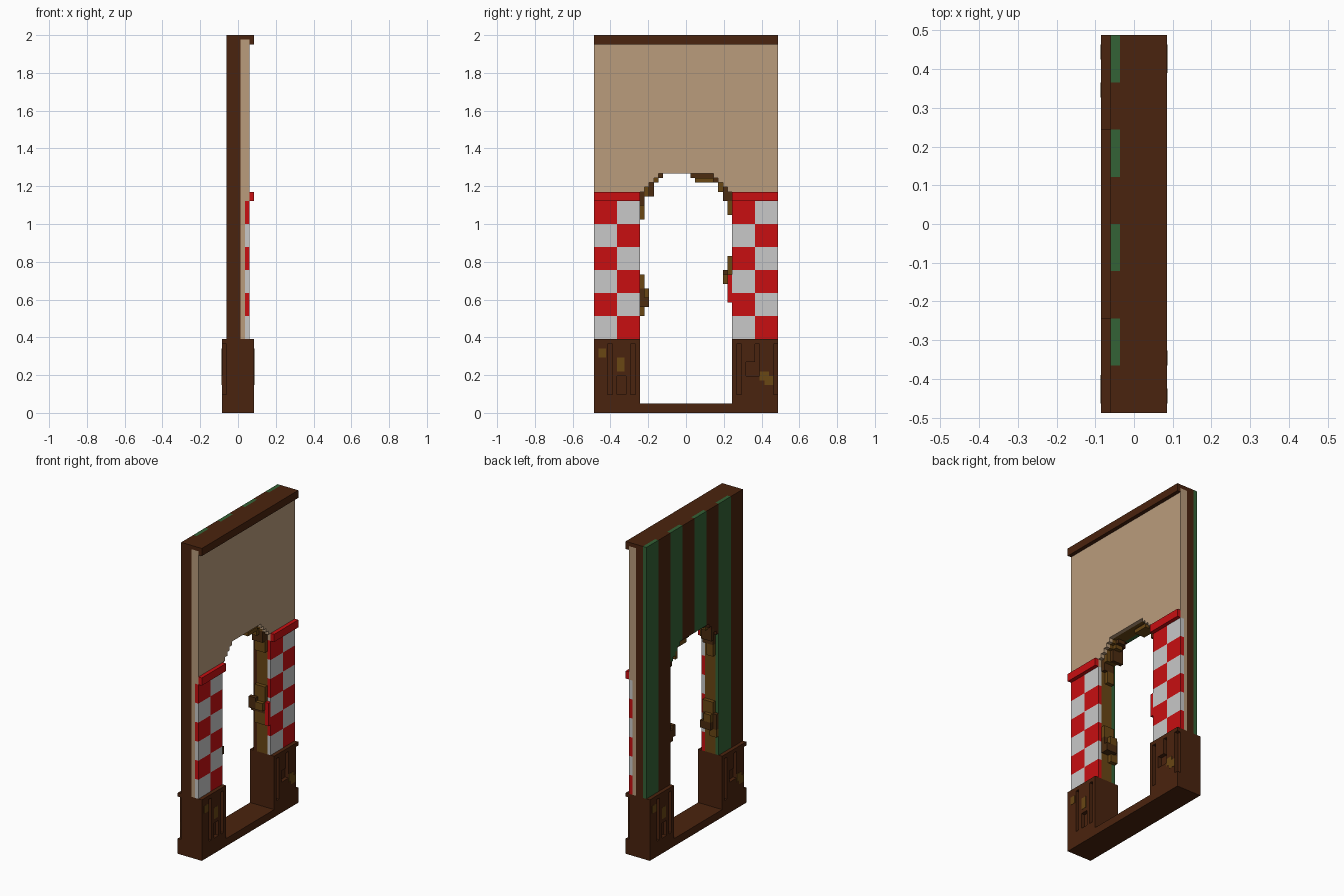
import bpy, bmesh

if "Cube" in bpy.data.objects:
    bpy.data.objects.remove(bpy.data.objects["Cube"])

U = 2 / 82          # edge of one block; all parts sit on this grid


def srgb(c):
    c /= 255
    return c / 12.92 if c <= 0.04045 else ((c + 0.055) / 1.055) ** 2.4


def material(name, *rgb):
    m = bpy.data.materials.new(name)
    col = [srgb(c) for c in rgb] + [1]
    m.diffuse_color = col
    m.use_nodes = True
    m.node_tree.nodes["Principled BSDF"].inputs["Base Color"].default_value = col
    return m


WOOD = material("dark wood", 74, 35, 14)
TAN = material("tan plaster", 186, 156, 124)
GREEN = material("green stripe", 52, 98, 54)
RED = material("red tile", 200, 15, 17)
WHITE = material("white tile", 200, 200, 200)
GOLD = material("golden brown", 106, 71, 20)
BARK = material("vine brown", 76, 44, 16)


def pos(i, j, k):
    return ((i - 3.5) * U, j * U, k * U)


def finish(name, bm, *mats):
    bmesh.ops.recalc_face_normals(bm, faces=bm.faces)
    me = bpy.data.meshes.new(name)
    bm.to_mesh(me)
    bm.free()
    for m in mats:
        me.materials.append(m)
    ob = bpy.data.objects.new(name, me)
    bpy.context.collection.objects.link(ob)
    return ob


def boxes(name, items, mat):
    """One object from boxes given as (i0, i1, j0, j1, k0, k1) on the grid."""
    bm = bmesh.new()
    for i0, i1, j0, j1, k0, k1 in items:
        lo, hi = pos(i0, j0, k0), pos(i1, j1, k1)
        for v in bmesh.ops.create_cube(bm, size=1)["verts"]:
            v.co = [hi[a] if v.co[a] > 0 else lo[a] for a in range(3)]
    return finish(name, bm, mat)


def arch_floor(j):
    """Underside of the wall in the grid column j..j+1."""
    d = abs(j + 0.5)
    return 16 if d > 10 else min(52, 48 + int(10 - d))


def wall(name, i0, i1, j0, j1, top, mats, floor=0):
    """Wall slab with the stepped arch cut out; a second material lines the opening."""
    pts = []
    for j in range(j0, j1):
        k = max(floor, arch_floor(j))
        if pts and pts[-1][1] == k:
            pts[-1] = (j + 1, k)
        else:
            pts += [(j, k), (j + 1, k)]
    pts += [(j1, top), (j0, top)]
    bm = bmesh.new()
    face = bm.faces.new([bm.verts.new(pos(i0, j, k)) for j, k in pts])
    new = bmesh.ops.extrude_face_region(bm, geom=[face])["geom"]
    bmesh.ops.translate(bm, vec=((i1 - i0) * U, 0, 0),
                        verts=[v for v in new if isinstance(v, bmesh.types.BMVert)])
    bm.normal_update()
    if len(mats) > 1:
        for f in bm.faces:
            c = f.calc_center_median()
            if abs(f.normal.x) < 0.5 and abs(c.y) < 10.5 * U and c.z < 53 * U:
                f.material_index = 1
    return finish(name, bm, *mats)


# Wall layers from back to front
for n in range(8):
    j = -20 + n * 5
    wall(f"back_stripe_{n + 1}", 1, 2, j, j + 5, 82, [GREEN if n % 2 else WOOD])
wall("wall_core", 2, 4, -20, 20, 81, [WOOD, GOLD])
wall("plaster_inner", 4, 5, -20, 20, 81, [TAN, GOLD])
wall("plaster_front", 5, 6, -20, 20, 81, [TAN], floor=46)

# Top beam with front lip
boxes("top_beam", [(2, 7, -20, 20, 81, 82), (6, 7, -20, 20, 80, 81)], WOOD)

# Checkered tiles and the red rail above them
tiles = {0: [], 1: []}
for start in (-20, 10):
    for col in range(2):
        for row in range(6):
            j, k = start + col * 5, 16 + row * 5
            tiles[(col + row) % 2].append((5, 6, j, j + 5, k, k + 5))
boxes("white_tiles", tiles[0], WHITE)
boxes("red_tiles", tiles[1] + [(5, 6, 9, 10, 24, 30)], RED)
boxes("tile_rails", [(6, 7, -20, -10, 46, 48), (6, 7, 10, 20, 46, 48)], RED)

# Base pillars, sill, and grooved planks on front and back
boxes("base_pillars", [(1, 6, -20, -10, 0, 16), (1, 6, 10, 20, 0, 16)], WOOD)
boxes("door_sill", [(0, 7, -10, 10, 0, 2)], WOOD)
planks = [(-20, -10, 0, 4), (-20, -10, 15, 16), (10, 20, 0, 4), (10, 20, 15, 16),
          (-20, -17, 4, 15), (-16, -12, 8, 15), (-16, -15, 4, 8),
          (-13, -12, 4, 8), (-11, -10, 4, 15),
          (10, 11, 4, 15), (12, 13, 4, 15), (13, 16, 4, 8),
          (13, 15, 11, 15), (16, 19, 4, 15)]
knots = [(-19, -17.4, 12, 14), (-15, -13.4, 9, 12), (16, 18, 7, 9), (17, 19, 6, 8)]
front = [(6, 7, *p) for p in planks]
spots = [(6.9, 7.05, *p) for p in knots]


def half_turn(items):
    return [(7 - b, 7 - a, -d, -c, e, f) for a, b, c, d, e, f in items]


boxes("base_planks_front", front, WOOD)
boxes("base_planks_back", half_turn(front), WOOD)
boxes("wood_knots_front", spots, GOLD)
boxes("wood_knots_back", half_turn(spots), GOLD)

# Gnarled vines on the door jambs and around the arch
boxes("vine_golden", [
    (2, 5, -10, -9, 27, 30), (1, 3, -10, -9, 21, 23), (2, 4, -9, -8, 25, 27),
    (2, 4, -10, -9, 42, 45), (2, 5, -9, -8, 47, 49), (2, 4, -7, -6, 50, 51),
    (2, 5, 9, 10, 30, 34), (2, 5, 9, 10, 24, 27), (3, 5, 8, 9, 28, 30),
    (2, 5, 9, 10, 43, 46), (1, 4, 7, 8, 48, 50), (2, 5, 2, 6, 50, 51)], GOLD)
boxes("vine_dark", [
    (1, 5, -10, -9, 23, 27), (2, 5, -9, -8, 23, 25), (2, 5, -10, -9, 45, 48),
    (1, 4, -8, -7, 47, 50), (2, 4, -6, -5, 51, 52),
    (1, 5, 9, 10, 27, 30), (1, 3, 8, 9, 28, 31), (2, 5, 9, 10, 46, 48),
    (2, 5, 8, 9, 46, 49), (2, 4, 6, 7, 50, 51), (2, 4, 1, 6, 51, 52)], BARK)
